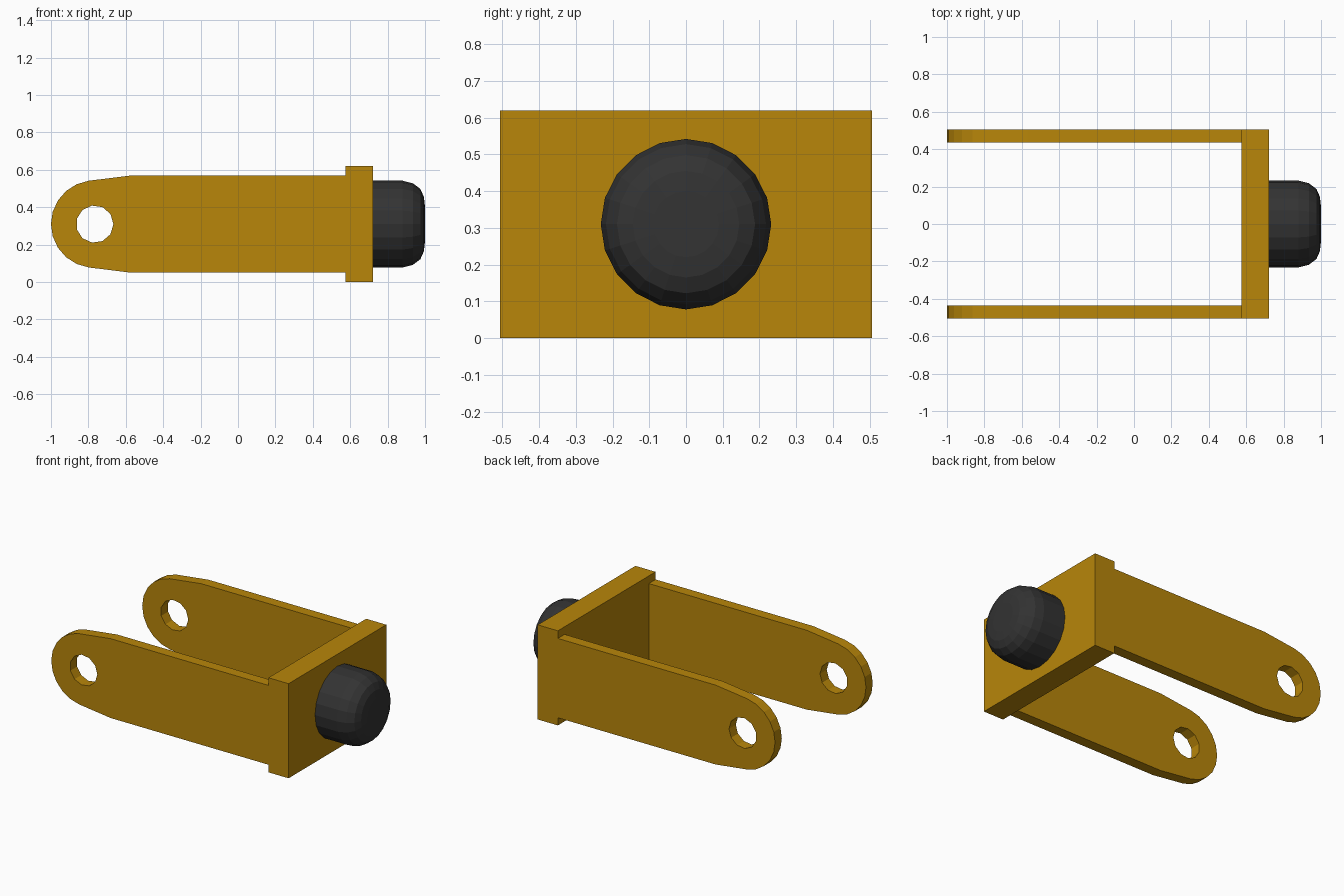
import bpy, bmesh
from math import sin, cos, pi, radians
from mathutils import Vector, Matrix

if "Cube" in bpy.data.objects:
    bpy.data.objects.remove(bpy.data.objects["Cube"])

MID_Z = 0.31


def material(name, color):
    mat = bpy.data.materials.new(name)
    mat.diffuse_color = color
    mat.use_nodes = True
    mat.node_tree.nodes["Principled BSDF"].inputs["Base Color"].default_value = mat.diffuse_color
    return mat


def add_object(name, bm, mat):
    bmesh.ops.recalc_face_normals(bm, faces=bm.faces[:])
    mesh = bpy.data.meshes.new(name)
    bm.to_mesh(mesh)
    bm.free()
    mesh.materials.append(mat)
    obj = bpy.data.objects.new(name, mesh)
    bpy.context.collection.objects.link(obj)
    return obj


def add_loop(bm, points, y):
    verts = [bm.verts.new((x, y, z)) for x, z in points]
    return [bm.edges.new((verts[i - 1], verts[i])) for i in range(len(verts))]


gold = material("gold", (0.479, 0.238, 0.003, 1))
rubber = material("dark_rubber", (0.033, 0.033, 0.033, 1))

# Cross plate joining the two arms
bm = bmesh.new()
bmesh.ops.create_cube(bm, size=1, matrix=Matrix.Translation((0.648, 0, MID_Z))
                      @ Matrix.Diagonal((0.146, 1.012, 0.62, 1)))
add_object("cross_plate", bm, gold)

# Arm: tapered plate with a rounded, pierced end, mirrored to the other side
pivot_x, end_r, hole_r = -0.766, 0.234, 0.1
outline = [(0.577, 0.57), (-0.57, 0.57)]
for i in range(11):
    a = radians(98 + 164 * i / 10)
    outline.append((pivot_x + end_r * cos(a), MID_Z + end_r * sin(a)))
outline += [(-0.57, 0.05), (0.577, 0.05)]
hole = [(pivot_x + hole_r * cos(2 * pi * i / 11), MID_Z + hole_r * sin(2 * pi * i / 11))
        for i in range(11)]
bm = bmesh.new()
edges = add_loop(bm, outline, -0.506) + add_loop(bm, hole, -0.506)
bmesh.ops.triangle_fill(bm, edges=edges, use_beauty=True, normal=Vector((0, -1, 0)))
# Keep the starting faces as the outer side
bottom = bm.faces[:]
ret = bmesh.ops.extrude_face_region(bm, geom=bottom, use_keep_orig=True)
moved = [v for v in ret["geom"] if isinstance(v, bmesh.types.BMVert)]
bmesh.ops.translate(bm, verts=moved, vec=(0, 0.07, 0))
arm = add_object("arms", bm, gold)
arm.modifiers.new("mirror", "MIRROR").use_axis = (False, True, False)

# Round bumper with a softened rim
SIDES = 20
profile = [(0.72, 0.232), (0.88, 0.232), (0.935, 0.218), (0.975, 0.188),
           (0.994, 0.145), (1.0, 0.09)]
bm = bmesh.new()
rings = [[bm.verts.new((x, r * cos(2 * pi * i / SIDES), MID_Z + r * sin(2 * pi * i / SIDES)))
          for i in range(SIDES)] for x, r in profile]
for a, b in zip(rings, rings[1:]):
    for i in range(SIDES):
        bm.faces.new((a[i - 1], a[i], b[i], b[i - 1]))
bm.faces.new(rings[0])
bm.faces.new(rings[-1])
add_object("bumper", bm, rubber)
